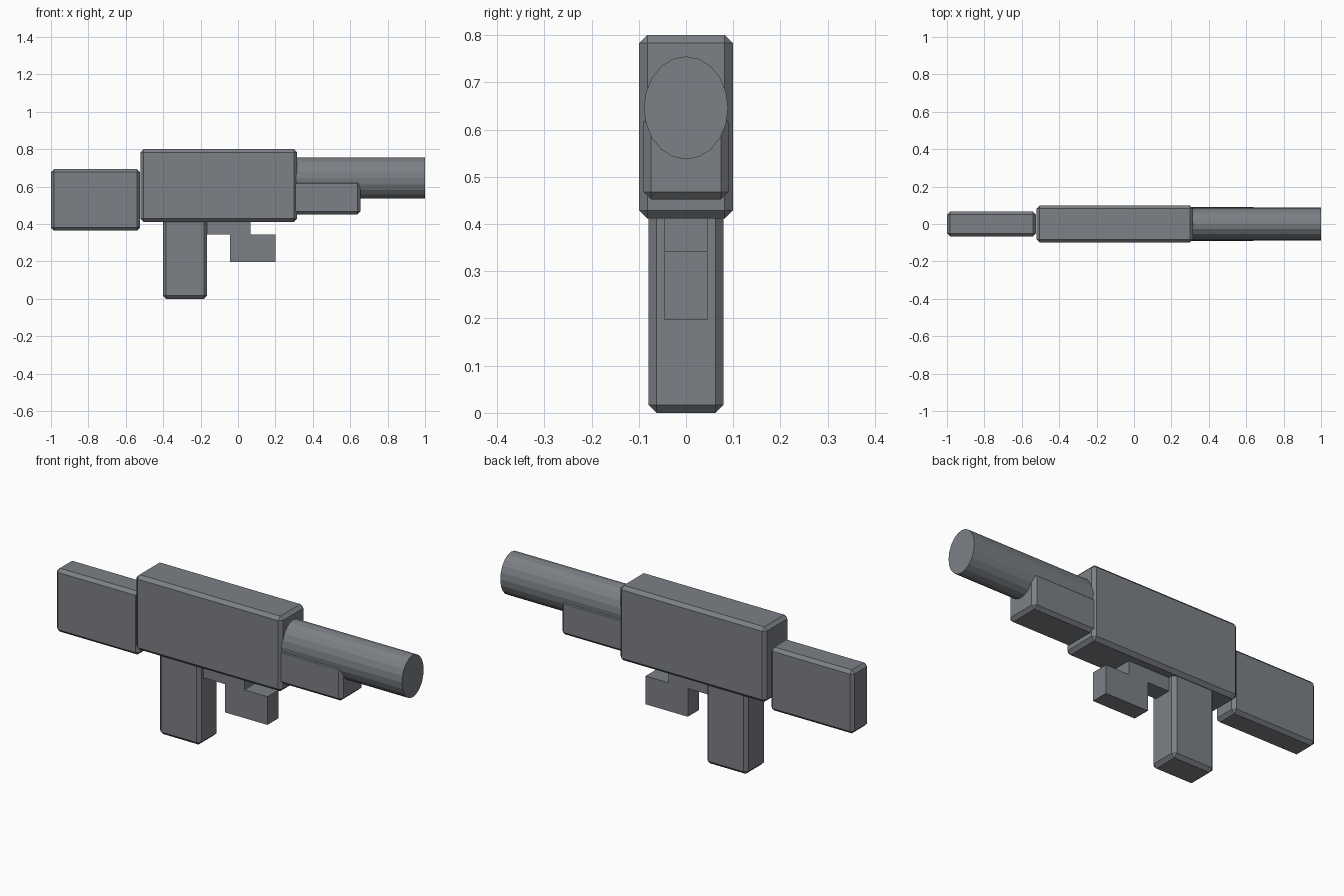
import bpy, bmesh, math

if "Cube" in bpy.data.objects:
    bpy.data.objects.remove(bpy.data.objects["Cube"])

# One flat grey for every part
grey = bpy.data.materials.new("gunmetal_grey")
grey.diffuse_color = (0.20, 0.215, 0.235, 1)
grey.use_nodes = True
grey.node_tree.nodes["Principled BSDF"].inputs["Base Color"].default_value = grey.diffuse_color


def finish(bm, name):
    bmesh.ops.recalc_face_normals(bm, faces=bm.faces[:])
    mesh = bpy.data.meshes.new(name)
    bm.to_mesh(mesh)
    bm.free()
    mesh.materials.append(grey)
    obj = bpy.data.objects.new(name, mesh)
    bpy.context.collection.objects.link(obj)
    return obj


def box(name, x0, x1, half_y, z0, z1, bevel):
    """Chamfered block, centred on y = 0."""
    bm = bmesh.new()
    bmesh.ops.create_cube(bm, size=1)
    for v in bm.verts:
        v.co.x = x1 if v.co.x > 0 else x0
        v.co.y *= 2 * half_y
        v.co.z = z1 if v.co.z > 0 else z0
    bmesh.ops.bevel(bm, geom=bm.edges[:], offset=bevel, segments=1,
                    affect='EDGES', profile=0.5)
    return finish(bm, name)


def extrude(name, points, start, vector):
    """Flat polygon pushed along a vector."""
    bm = bmesh.new()
    face = bm.faces.new([bm.verts.new(start(*p)) for p in points])
    out = bmesh.ops.extrude_face_region(bm, geom=[face], use_keep_orig=True)
    moved = [g for g in out["geom"] if isinstance(g, bmesh.types.BMVert)]
    bmesh.ops.translate(bm, vec=vector, verts=moved)
    return finish(bm, name)


# Chamfered main blocks
box("receiver", -0.522, 0.316, 0.099, 0.412, 0.80, 0.017)
box("stock", -1.0, -0.524, 0.066, 0.365, 0.693, 0.016)
box("grip", -0.402, -0.165, 0.079, 0.0, 0.44, 0.017)
box("fore_grip", 0.28, 0.655, 0.09, 0.452, 0.632, 0.016)

# Oval barrel
SIDES = 20
oval = [(0.089 * math.sin(2 * math.pi * i / SIDES),
         0.646 + 0.109 * math.cos(2 * math.pi * i / SIDES)) for i in range(SIDES)]
extrude("barrel", oval, lambda y, z: (0.29, y, z), (0.71, 0, 0))

# Stepped trigger piece
step = [(-0.18, 0.43), (-0.18, 0.343), (-0.042, 0.343), (-0.042, 0.197),
        (0.20, 0.197), (0.20, 0.343), (0.068, 0.343), (0.068, 0.43)]
extrude("trigger", step, lambda x, z: (x, -0.045, z), (0, 0.09, 0))
